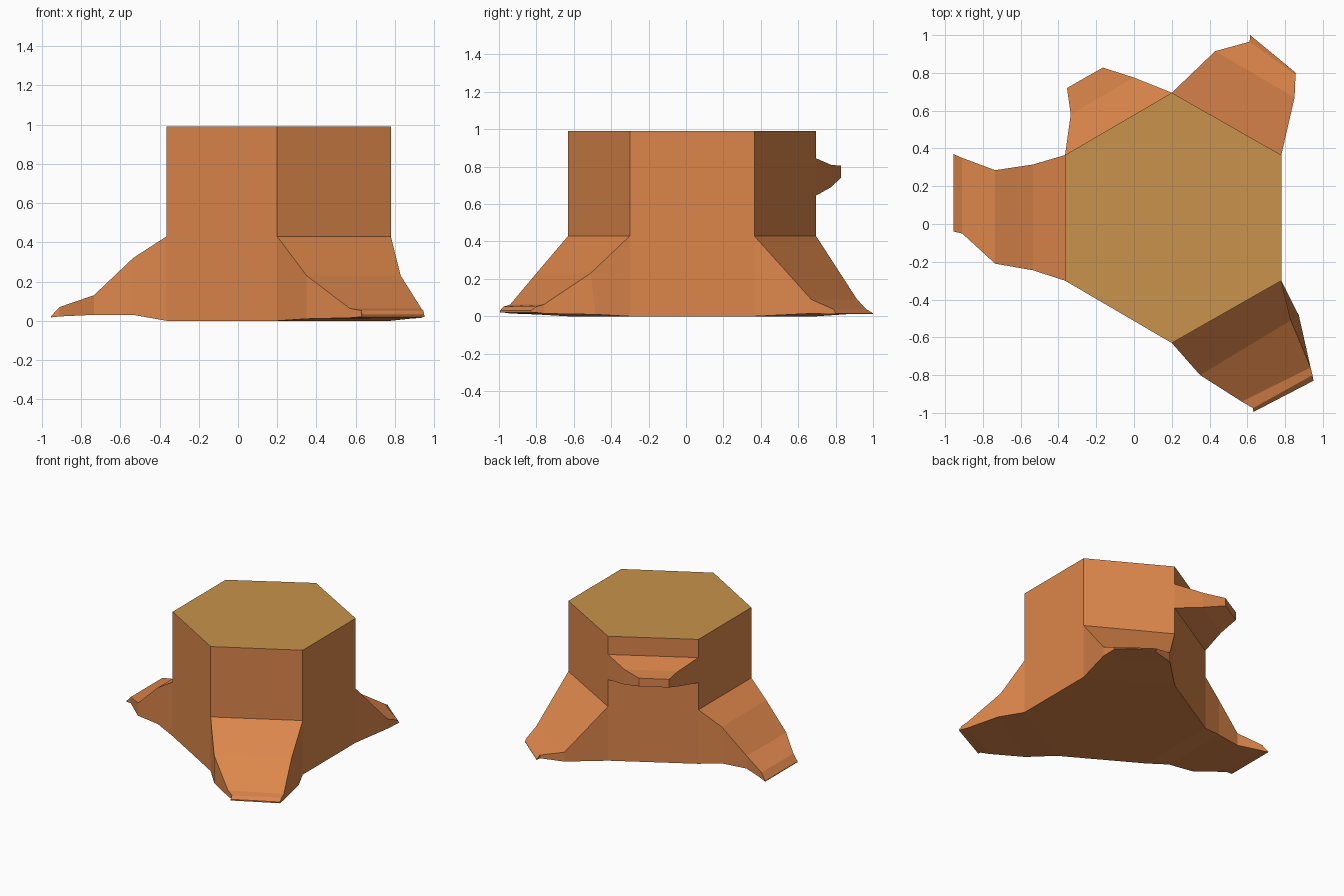
import bpy, bmesh
from mathutils import Vector

if "Cube" in bpy.data.objects:
    bpy.data.objects.remove(bpy.data.objects["Cube"])

HEX = [(0.20, 0.695), (0.78, 0.365), (0.78, -0.30),
       (0.20, -0.63), (-0.365, -0.30), (-0.365, 0.365)]
LEVELS = [0.0, 0.43, 0.645, 0.845, 0.99]


def material(name, color):
    m = bpy.data.materials.new(name)
    m.diffuse_color = color
    m.use_nodes = True
    m.node_tree.nodes["Principled BSDF"].inputs["Base Color"].default_value = m.diffuse_color
    return m


bm = bmesh.new()


def face(points, mat=0):
    f = bm.faces.new([bm.verts.new(p) for p in points])
    f.material_index = mat


def section(a, b, top, bottom, spread=(0, 0)):
    """Four corners; spread widens the bottom edge at each end."""
    a, b = Vector(a), Vector(b)
    d = (b - a).normalized()
    a2, b2 = a - d * spread[0], b + d * spread[1]
    return [(*a, top), (*b, top), (*b2, bottom), (*a2, bottom)]


def limb(side, low, high, sections):
    """Loft outward from one trunk side and cap the tip."""
    a, b = HEX[side], HEX[(side + 1) % 6]
    rings = [section(a, b, high, low)] + [section(*s) for s in sections]
    for r, s in zip(rings, rings[1:]):
        for i in range(4):
            j = (i + 1) % 4
            face([r[i], r[j], s[j], s[i]])
    face(rings[-1])


# trunk walls, left open where a limb joins
openings = {(0, 0), (2, 0), (4, 0), (5, 2)}
for side in range(6):
    a, b = HEX[side], HEX[(side + 1) % 6]
    for k, (z0, z1) in enumerate(zip(LEVELS, LEVELS[1:])):
        if (side, k) not in openings:
            face([(*a, z0), (*b, z0), (*b, z1), (*a, z1)])
face([(*p, LEVELS[-1]) for p in HEX], 1)
face([(*p, 0) for p in HEX])

# back right root
limb(0, 0, 0.43, [
    ((0.43, 0.915), (0.85, 0.67), 0.09, 0.015),
    ((0.612, 0.965), (0.855, 0.79), 0.037, 0.012),
    ((0.615, 1.0), (0.857, 0.80), 0.016, 0.012)])
# front right root
limb(2, 0, 0.43, [
    ((0.83, -0.51), (0.35, -0.80), 0.23, 0.01, (0.05, 0)),
    ((0.935, -0.76), (0.57, -0.94), 0.063, 0.015),
    ((0.945, -0.80), (0.63, -0.975), 0.052, 0.02),
    ((0.95, -0.83), (0.632, -0.995), 0.03, 0.02)])
# left root
limb(4, 0, 0.43, [
    ((-0.535, -0.245), (-0.535, 0.315), 0.32, 0.03),
    ((-0.735, -0.21), (-0.735, 0.285), 0.13, 0.03),
    ((-0.91, -0.05), (-0.91, 0.35), 0.07, 0.022),
    ((-0.955, -0.04), (-0.955, 0.37), 0.022, 0.017)])
# broken branch on the back left side
limb(5, LEVELS[2], LEVELS[3], [
    ((-0.335, 0.58), (0.0, 0.775), 0.81, 0.69),
    ((-0.355, 0.72), (-0.165, 0.828), 0.805, 0.74)])

bmesh.ops.remove_doubles(bm, verts=bm.verts, dist=0.0005)
bmesh.ops.recalc_face_normals(bm, faces=bm.faces)
mesh = bpy.data.meshes.new("tree_stump")
bm.to_mesh(mesh)
bm.free()
mesh.materials.append(material("bark", (0.72, 0.24, 0.07, 1)))
mesh.materials.append(material("cut_wood", (0.58, 0.29, 0.07, 1)))
bpy.context.collection.objects.link(bpy.data.objects.new("tree_stump", mesh))
